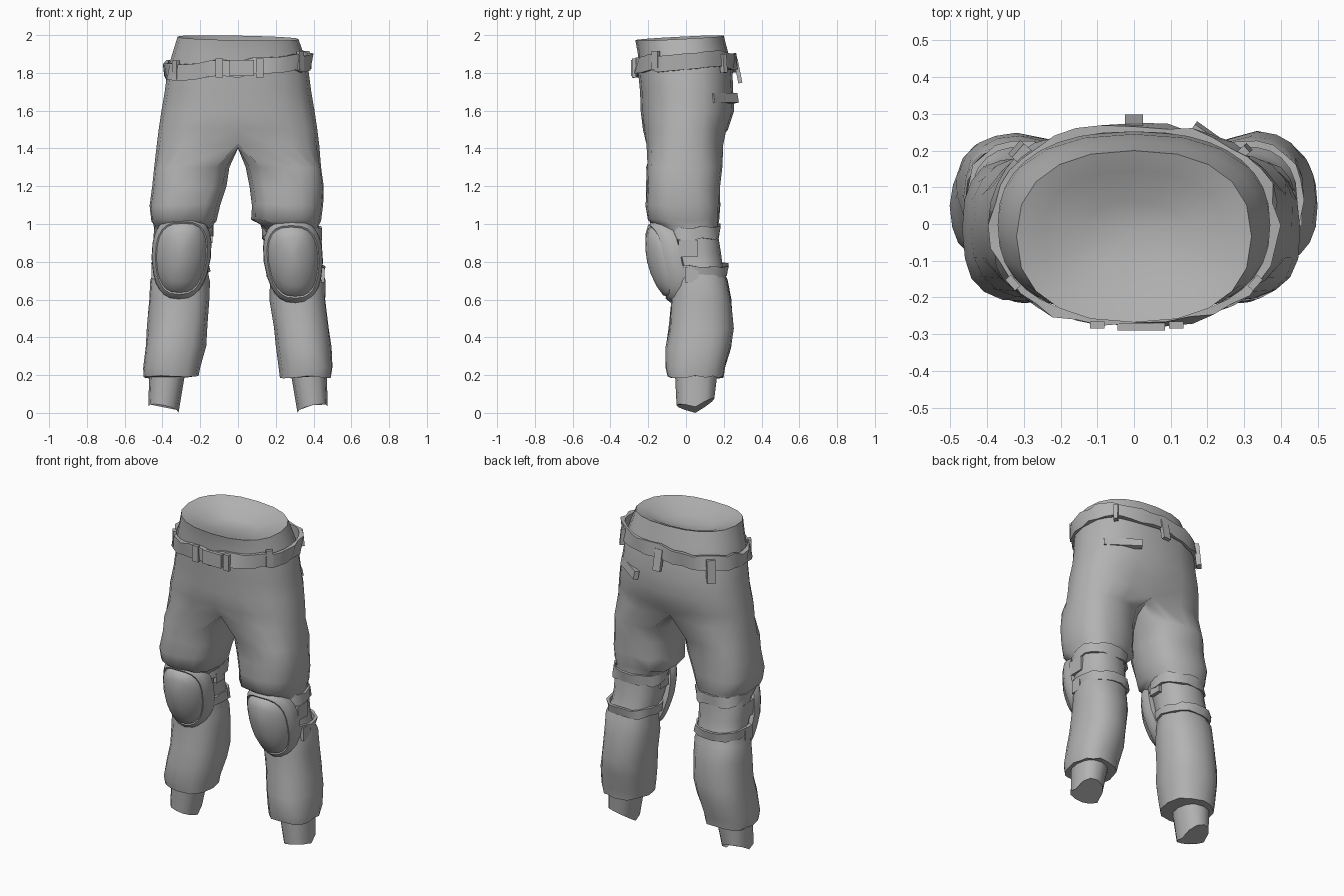
import bpy, bmesh, math, random
from mathutils import Matrix, Vector

if "Cube" in bpy.data.objects:
    bpy.data.objects.remove(bpy.data.objects["Cube"])

random.seed(4)
grey = bpy.data.materials.new("cloth grey")
grey.diffuse_color = (0.45, 0.45, 0.45, 1)
grey.use_nodes = True
grey.node_tree.nodes["Principled BSDF"].inputs["Base Color"].default_value = grey.diffuse_color


def finish(bm, name, angle=50):
    bmesh.ops.remove_doubles(bm, verts=bm.verts, dist=0.0005)
    bmesh.ops.recalc_face_normals(bm, faces=bm.faces)
    me = bpy.data.meshes.new(name)
    bm.to_mesh(me)
    bm.free()
    me.materials.append(grey)
    ob = bpy.data.objects.new(name, me)
    bpy.context.collection.objects.link(ob)
    bpy.ops.object.select_all(action='DESELECT')
    ob.select_set(True)
    bpy.context.view_layer.objects.active = ob
    bpy.ops.object.shade_smooth_by_angle(angle=math.radians(angle))
    return ob


def spow(v, p):
    return math.copysign(abs(v) ** p, v)


def loft(bm, rows, closed=True):
    vs = [[bm.verts.new(p) for p in r] for r in rows]
    n = len(vs[0])
    for a, b in zip(vs, vs[1:]):
        for i in range(n if closed else n - 1):
            j = (i + 1) % n
            bm.faces.new((a[i], a[j], b[j], b[i]))
    return vs


def oval(t, rx, ry, p=0.85):
    return rx * spow(math.cos(t), p), ry * spow(math.sin(t), p)


def squareness(z):
    return .76 if 1.0 < z < 1.55 else .85


# Hip rows: z, half width, front y, back y (shallow dished top, rim, then down)
HIPS = [(1.915, 0, -.02, -.02), (1.925, .14, -.12, .06), (1.965, .25, -.21, .145),
        (1.985, .32, -.268, .2), (1.9, .348, -.255, .225), (1.82, .372, -.255, .245),
        (1.7, .388, -.243, .25), (1.6, .405, -.24, .255), (1.5, .42, -.228, .222)]
# Leg rows: z, centre x, radius x, centre y, radius y, then left-leg changes to x and radius
LEGS = [(1.30, .242, .20, -.01, .20, 0, 0), (1.2, .256, .196, -.015, .193, 0, 0),
        (1.1, .262, .188, -.015, .197, .02, 0), (1.02, .257, .185, -.013, .187, .03, -.012),
        (0.995, .275, .155, 0, .17, .015, 0), (.95, .284, .148, .035, .133, .012, 0),
        (.85, .29, .145, .045, .137, .012, 0), (.76, .302, .139, .06, .135, 0, 0),
        (.70, .316, .147, .075, .145, -.008, .01), (.6, .316, .148, .08, .158, -.006, .012),
        (.45, .335, .145, .08, .17, -.015, .015), (.35, .346, .147, .066, .174, -.015, .013),
        (.24, .36, .143, .05, .158, -.01, .008), (.19, .36, .136, .05, .148, -.008, .008)]
K, M = 10, 6  # segments round the outer and inner half of a leg
OUT = [-math.pi / 2 + i * math.pi / K for i in range(K + 1)]
FULL = OUT + [math.pi / 2 + j * math.pi / M for j in range(1, M)]


def hip_half(s, z, a, yf, yb, dip=0):
    pts = []
    for i, t in enumerate(OUT):
        x, y = oval(t, a, (yb - yf) / 2, squareness(z))
        if i in (0, K):
            x, y = 0, y * (1 - dip)
        zz = z + (.012 * y / .23 - .02 * s * x) * (z > 1.95)
        pts.append(Vector((s * x, y + (yf + yb) / 2, zz)))
    return pts


# Trousers: both halves share the hip seam and the crotch seam
bm = bmesh.new()
for s in (-1, 1):
    crotch = hip_half(s, 1.42, .43, -.217, .205, .2)
    loft(bm, [hip_half(s, *r) for r in HIPS] + [crotch], closed=False)
    f, b = crotch[0].y, crotch[-1].y
    seam = [Vector((0, b + (f - b) * j / M, 1.42 - .02 * math.sin(j * math.pi / M)))
            for j in range(1, M)]
    rings = [crotch + seam]
    for k, (z, cx, rx, cy, ry, dx, dr) in enumerate(LEGS):
        if s < 0:
            cx, rx = cx + dx, rx + dr
        ring = []
        for t in FULL:
            fold = 1 + .014 * math.sin(3 * t + 17 * z + s) + random.uniform(-.01, .01)
            x, y = oval(t, rx * fold, ry * fold, squareness(z))
            sag = 0 if k < 1 else random.uniform(-.008, .008)
            ring.append(Vector((s * (cx + x), cy + y, z + sag)))
        rings.append(ring)
    bm.faces.new(loft(bm, rings)[-1])
finish(bm, "trousers", 60)


# Flat strap running round an oval, with uneven folds
def band(name, cx, rx, cy, ry, zf, half, thick, wob, n=28):
    bm = bmesh.new()
    rows = []
    for i in range(n):
        t = 2 * math.pi * i / n
        w, dz = random.uniform(0, wob), random.uniform(-wob, wob) * .5
        row = []
        for d, h in ((0, -half), (thick + w, -half), (thick + wob - w, half), (0, half)):
            x, y = oval(t, rx + d, ry + d)
            row.append((cx + x, cy + y, zf(x, y) + h + dz))
        rows.append(row)
    loft(bm, rows + rows[:1])
    return finish(bm, name, 40)


def box(name, loc, size, rz=0, rx=0):
    bm = bmesh.new()
    bmesh.ops.create_cube(bm, size=1)
    m = Matrix.Translation(loc) @ Matrix.Rotation(rz, 4, 'Z') @ Matrix.Rotation(rx, 4, 'X')
    bm.transform(m @ Matrix.Diagonal((*size, 1)))
    return finish(bm, name, 30)


# Belt, tilted up towards one side and the back
band("belt", 0, .37, -.003, .254,
     lambda x, y: 1.84 + .07 * x + .06 * y, .042, .008, .022, 36)
box("buckle", (0.02, -.28, 1.825), (.13, .02, .085))
for x in (-.1, .115):
    box("buckle_side", (x, -.275, 1.825), (.04, .02, .1))

# Belt loops and hanging tabs
box("back_loop", (0, .275, 1.81), (.05, .022, .13), 0, .2)
box("rear_side_loop", (.3, .198, 1.85), (.025, .03, .1), -.85, .1)
box("rear_side_tab", (-.31, .195, 1.79), (.05, .03, .14), .85, .1)
for s in (-1, 1):
    box("front_side_loop", (s * .33, -.16, 1.84 + s * .025), (.04, .02, .1), s * .85)

# Back pocket flap on one side
box("pocket_flap", (.25, .2, 1.665), (.22, .03, .05), -.62, .2)


# Knee pad: curved shield with rim, groove and raised centre
def knee_pad(s, cx, zc):
    bm = bmesh.new()
    rows = []
    n = 24
    for sc, off in ((.92, .07), (1, .05), (1.02, .012), (1, -.01), (.89, -.02),
                    (.85, -.012), (.82, -.024), (.6, -.034), (.3, -.038), (0, -.039)):
        row = []
        for i in range(n):
            t = 2 * math.pi * i / n
            u, v = sc * spow(math.cos(t), .72), sc * spow(math.sin(t), .74)
            x = .154 * u * (1 + (.05 if v > 0 else .17) * v)
            y = -.167 + .045 * v * v - .048 * v + .095 * u * u + off
            row.append((s * (cx + .012 * (1 - v)) + x, y, zc + .216 * v))
        rows.append(row)
    bm.faces.new(loft(bm, rows)[0])
    finish(bm, "knee_pad", 50)


for s in (-1, 1):
    zc = .81 - s * .01
    knee_pad(s, .285 - s * .004, zc)
    # Straps behind the knee, with side clasps
    band("upper_knee_strap", s * .287, .145, .035, .132,
         lambda x, y: zc + .15, .032, .004, .016, 22)
    band("lower_knee_strap", s * .304, .14, .065, .145,
         lambda x, y: zc - .05 - .02 * y, .026, .004, .016, 22)
    box("upper_clasp", (s * .435, .01, zc + .07), (.022, .1, .09))
    box("lower_clasp", (s * .447, .03, zc - .07), (.022, .07, .08))
    box("inner_clasp", (s * .145, .02, zc + .11), (.022, .08, .06))

    # Ankle tube with a slanted, pointed lower edge
    bm = bmesh.new()
    rows = []
    for z, cx, rx, cy, ry, cut in ((.24, .372, .097, .055, .115, 0),
                                   (.035, .395, .08, .05, .1, 1)):
        row = []
        for i in range(12):
            x, y = oval(2 * math.pi * i / 12, rx, ry)
            dz = cut * (.2 * x + (.6 * y if y > .02 else -.25 * y))
            row.append((s * (cx + x), cy + y, z + dz))
        rows.append(row)
    low = min(p[2] for p in rows[1])
    rows[1] = [(x, y, z - low) for x, y, z in rows[1]]
    bm.faces.new(loft(bm, rows)[-1])
    finish(bm, "ankle", 40)
